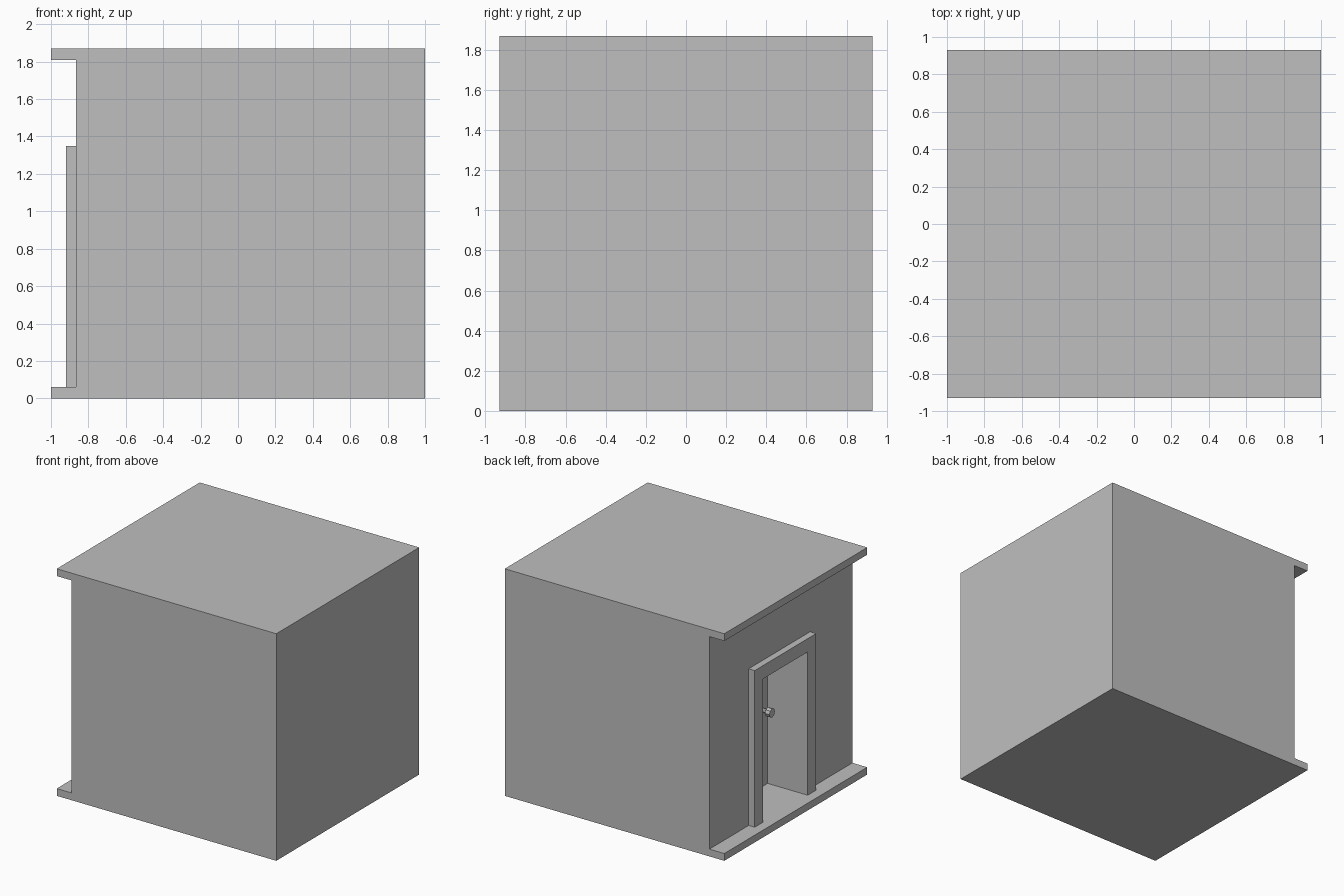
import bpy
import bmesh
import math
from mathutils import Matrix, Vector

if "Cube" in bpy.data.objects:
    bpy.data.objects.remove(bpy.data.objects["Cube"], do_unlink=True)

# One plain grey for every part
grey = bpy.data.materials.new("plain_grey")
grey.use_nodes = True
colour = (0.52, 0.52, 0.52, 1)
grey.diffuse_color = colour
grey.node_tree.nodes["Principled BSDF"].inputs["Base Color"].default_value = colour

HALF_Y, HEIGHT, SLAB = 0.93, 1.87, 0.06
WALL_X, FRAME_X, DOOR_X = -0.865, -0.92, -0.555
DOOR_RIGHT, DOOR_LEFT, DOOR_TOP = -0.27, 0.31, 1.24
TRIM = 0.11


def make_object(name, bm):
    bmesh.ops.recalc_face_normals(bm, faces=bm.faces)
    mesh = bpy.data.meshes.new(name)
    bm.to_mesh(mesh)
    bm.free()
    mesh.materials.append(grey)
    obj = bpy.data.objects.new(name, mesh)
    bpy.context.collection.objects.link(obj)
    return obj


def extrude_profile(name, points, offset):
    bm = bmesh.new()
    face = bm.faces.new([bm.verts.new(p) for p in points])
    result = bmesh.ops.extrude_face_region(bm, geom=[face], use_keep_orig=True)
    verts = [g for g in result["geom"] if isinstance(g, bmesh.types.BMVert)]
    bmesh.ops.translate(bm, verts=verts, vec=Vector(offset))
    return make_object(name, bm)


def cylinder_x(name, radius, x0, x1, y, z, sides=8):
    bm = bmesh.new()
    place = Matrix.Translation(((x0 + x1) / 2, y, z)) @ Matrix.Rotation(math.pi / 2, 4, "Y")
    bmesh.ops.create_cone(bm, cap_ends=True, segments=sides, radius1=radius,
                          radius2=radius, depth=abs(x1 - x0), matrix=place)
    return make_object(name, bm)


# Building: side profile with floor ledge and roof overhang
side = [(-1, 0), (1, 0), (1, HEIGHT), (-1, HEIGHT), (-1, HEIGHT - SLAB),
        (WALL_X, HEIGHT - SLAB), (WALL_X, SLAB), (-1, SLAB)]
building = extrude_profile("building", [(x, -HALF_Y, z) for x, z in side],
                           (0, 2 * HALF_Y, 0))

# Door recess
opening = [(DOOR_RIGHT, SLAB), (DOOR_LEFT, SLAB), (DOOR_LEFT, DOOR_TOP), (DOOR_RIGHT, DOOR_TOP)]
cutter = extrude_profile("door_recess_cutter", [(FRAME_X, y, z) for y, z in opening],
                         (DOOR_X - FRAME_X, 0, 0))
cutter.hide_render = True
cutter.hide_set(True)
cutter.display_type = "WIRE"
recess = building.modifiers.new("door_recess", "BOOLEAN")
recess.operation = "DIFFERENCE"
recess.solver = "EXACT"
recess.object = cutter

# Door frame: posts and lintel in one outline
outline = [(DOOR_RIGHT - TRIM, SLAB), (DOOR_RIGHT, SLAB), (DOOR_RIGHT, DOOR_TOP),
           (DOOR_LEFT, DOOR_TOP), (DOOR_LEFT, SLAB), (DOOR_LEFT + TRIM, SLAB),
           (DOOR_LEFT + TRIM, DOOR_TOP + TRIM), (DOOR_RIGHT - TRIM, DOOR_TOP + TRIM)]
extrude_profile("door_frame", [(FRAME_X, y, z) for y, z in outline],
                (WALL_X - FRAME_X, 0, 0))

# Door knob on a short stem
cylinder_x("knob_stem", 0.018, DOOR_X, DOOR_X - 0.05, -0.2, 0.69)
cylinder_x("door_knob", 0.036, DOOR_X - 0.05, DOOR_X - 0.09, -0.2, 0.69)
